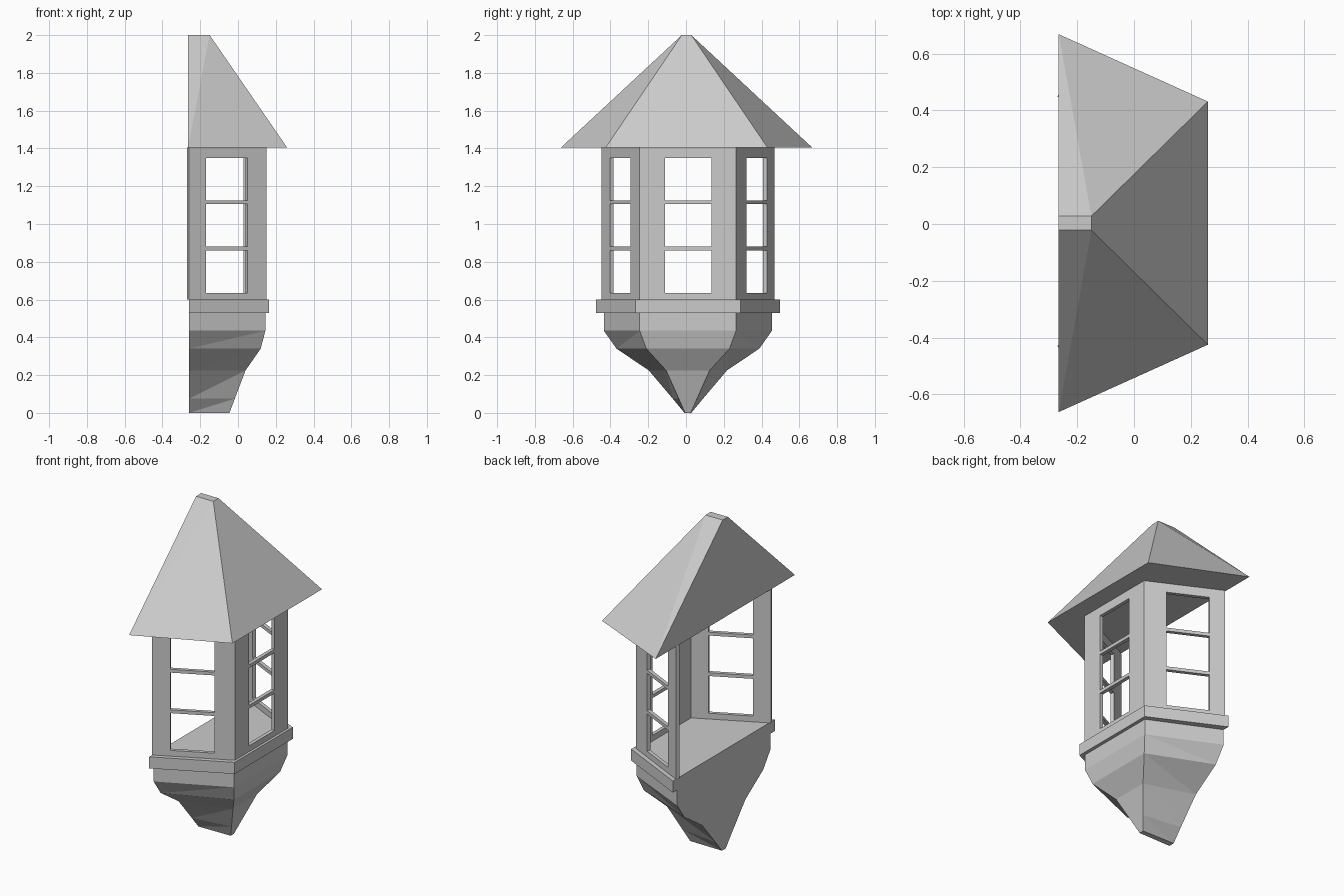
import bpy
import bmesh

cube = bpy.data.objects.get("Cube")
if cube:
    bpy.data.objects.remove(cube, do_unlink=True)

# Single plain grey material
grey = bpy.data.materials.new("plain_grey")
grey.use_nodes = True
grey.diffuse_color = (0.6, 0.6, 0.6, 1)
grey.node_tree.nodes["Principled BSDF"].inputs["Base Color"].default_value = (0.6, 0.6, 0.6, 1)

BACK = -0.26   # plane where the bay meets the building
MID = 0.01     # centre line of the body


def finish(name, bm):
    mesh = bpy.data.meshes.new(name)
    bm.to_mesh(mesh)
    bm.free()
    mesh.materials.append(grey)
    obj = bpy.data.objects.new(name, mesh)
    bpy.context.collection.objects.link(obj)
    return obj


def loft(name, rings, mid=MID, back=BACK):
    """Closed half-bay solid; ring = (z, front x, front half width, back half width)."""
    bm = bmesh.new()
    loops = []
    for z, x, front, rear in rings:
        loops.append([bm.verts.new(p) for p in (
            (back, mid - rear, z), (x, mid - front, z),
            (x, mid + front, z), (back, mid + rear, z))])
    for low, high in zip(loops, loops[1:]):
        # Twisted cheeks are split from the low back corner to the high front corner
        bm.faces.new((low[0], low[1], high[1]))
        bm.faces.new((low[0], high[1], high[0]))
        bm.faces.new((low[1], low[2], high[2], high[1]))
        bm.faces.new((low[2], low[3], high[2]))
        bm.faces.new((low[3], high[3], high[2]))
        bm.faces.new((low[3], low[0], high[0], high[3]))
    bm.faces.new(loops[0])
    bm.faces.new(loops[-1])
    bmesh.ops.recalc_face_normals(bm, faces=bm.faces)
    return finish(name, bm)


# Tapered bracket under the window
loft("tapered_base", [
    (0.0, -0.045, 0.015, 0.018),
    (0.075, -0.017, 0.048, 0.08),
    (0.225, 0.04, 0.115, 0.207),
    (0.34, 0.12, 0.22, 0.378),
    (0.435, 0.145, 0.255, 0.445),
    (0.53, 0.145, 0.255, 0.445)])

# Sill ledge, whose top is also the floor
loft("sill_ledge", [(0.53, 0.165, 0.278, 0.487), (0.6, 0.165, 0.278, 0.487)])

# Hipped roof cut off at the building
loft("roof", [(1.405, 0.26, 0.428, 0.665), (2.0, -0.15, 0.025, 0.025)],
     mid=0.003, back=-0.265)

# Three window walls along one bent path, with three panes each
FRONT = 0.15
FRONT_HALF, REAR_HALF = 0.255, 0.458


def cheek(x, side):
    t = (x - BACK) / (FRONT - BACK)
    return x, MID + side * (REAR_HALF + t * (FRONT_HALF - REAR_HALF))


path = [cheek(x, -1) for x in (BACK, -0.17, 0.05, FRONT)]
path += [(FRONT, -0.11), (FRONT, 0.135)]
path += [cheek(x, 1) for x in (FRONT, 0.038, -0.18, BACK)]
heights = [0.6, 0.635, 0.86, 0.88, 1.105, 1.125, 1.35, 1.405]

bm = bmesh.new()
grid = [[bm.verts.new((x, y, z)) for z in heights] for x, y in path]
for i in range(len(path) - 1):
    for j in range(len(heights) - 1):
        if i % 3 == 1 and j % 2 == 1:
            continue  # open pane
        bm.faces.new((grid[i][j], grid[i + 1][j], grid[i + 1][j + 1], grid[i][j + 1]))
walls = finish("window_walls", bm)
solid = walls.modifiers.new("wall_thickness", 'SOLIDIFY')
solid.thickness = 0.022
solid.offset = -1
solid.use_even_offset = True
